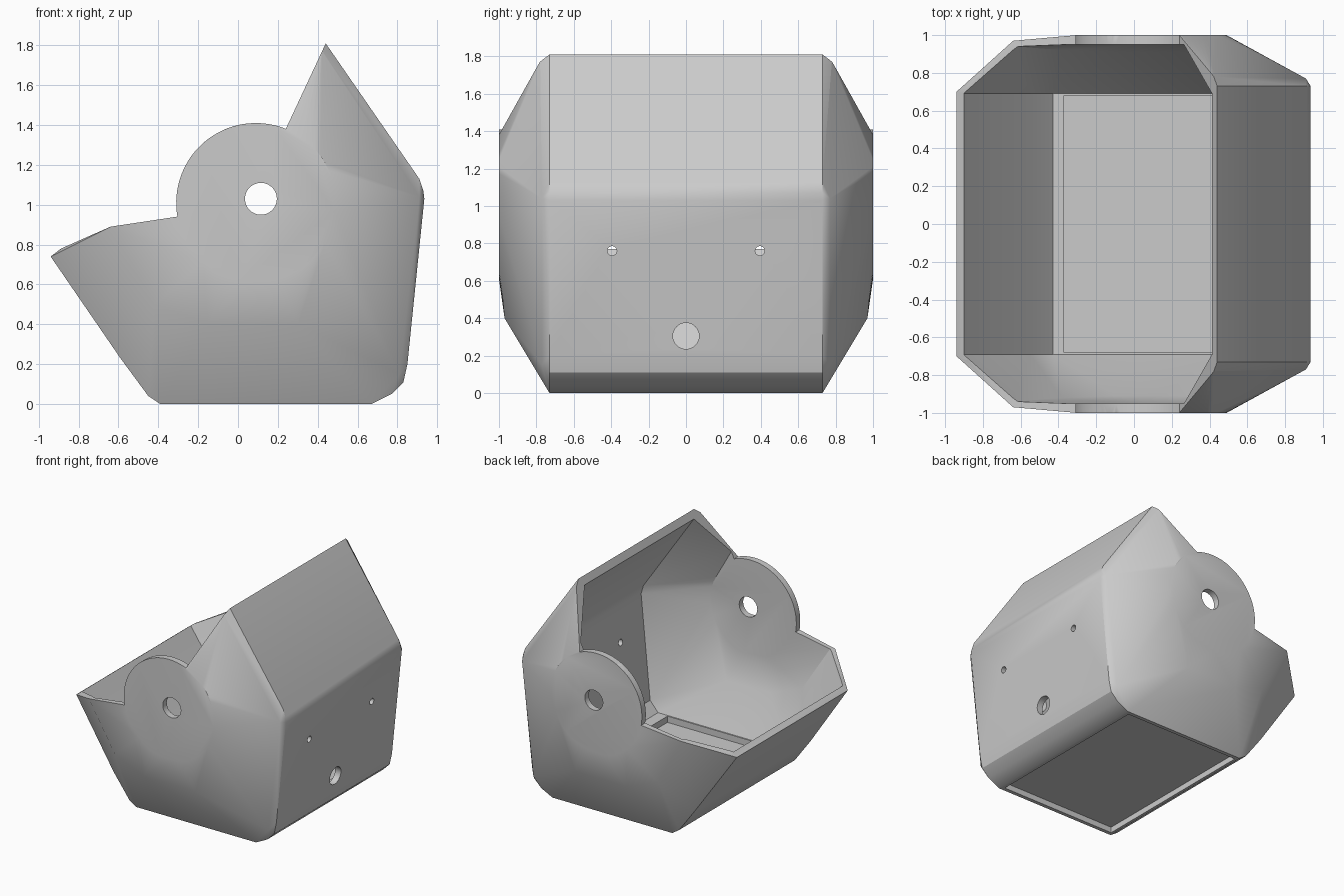
import bpy, bmesh, math
from mathutils import Matrix

if "Cube" in bpy.data.objects:
    bpy.data.objects.remove(bpy.data.objects["Cube"])

DISC = (0.09, 1.01)          # centre of the round side ears
grey = bpy.data.materials.new("plain grey")
grey.diffuse_color = (0.6, 0.6, 0.6, 1)
grey.use_nodes = True
grey.node_tree.nodes["Principled BSDF"].inputs["Base Color"].default_value = grey.diffuse_color


def make_object(name, bm):
    bmesh.ops.recalc_face_normals(bm, faces=bm.faces)
    mesh = bpy.data.meshes.new(name)
    bm.to_mesh(mesh)
    bm.free()
    mesh.materials.append(grey)
    ob = bpy.data.objects.new(name, mesh)
    bpy.context.collection.objects.link(ob)
    return ob


def hull(name, points):
    """Convex solid around points mirrored across y = 0."""
    bm = bmesh.new()
    for x, y, z in points:
        for s in (-1, 1):
            bm.verts.new((x, s * y, z))
    res = bmesh.ops.convex_hull(bm, input=bm.verts)
    loose = {v for v in res["geom_interior"] + res["geom_unused"]
             if isinstance(v, bmesh.types.BMVert)}
    bmesh.ops.delete(bm, geom=list(loose), context='VERTS')
    bmesh.ops.dissolve_limit(bm, angle_limit=0.01, verts=bm.verts, edges=bm.edges)
    return make_object(name, bm)


def prism(name, outline, half):
    """xz outline extruded along y."""
    bm = bmesh.new()
    face = bm.faces.new([bm.verts.new((x, -half, z)) for x, z in outline])
    ext = bmesh.ops.extrude_face_region(bm, geom=[face])
    bmesh.ops.translate(bm, vec=(0, 2 * half, 0),
                        verts=[v for v in ext["geom"] if isinstance(v, bmesh.types.BMVert)])
    return make_object(name, bm)


def box(name, x0, x1, half, z0, z1):
    return prism(name, [(x0, z0), (x1, z0), (x1, z1), (x0, z1)], half)


def cylinder(name, loc, r, length, axis):
    bm = bmesh.new()
    bmesh.ops.create_cone(bm, cap_ends=True, segments=32, radius1=r, radius2=r, depth=length,
                          matrix=Matrix.Translation(loc) @ Matrix.Rotation(math.pi / 2, 4, axis))
    return make_object(name, bm)


def cut(ob, tool):
    mod = ob.modifiers.new("cut", 'BOOLEAN')
    mod.operation, mod.solver, mod.object = 'DIFFERENCE', 'EXACT', tool
    bpy.context.view_layer.objects.active = ob
    bpy.ops.object.modifier_apply(modifier=mod.name)
    bpy.data.objects.remove(tool)


def arc(r, a0, a1, n):
    for i in range(n + 1):
        a = math.radians(a0 + (a1 - a0) * i / n)
        yield DISC[0] + r * math.cos(a), DISC[1] + r * math.sin(a)


# outer shell: centre profile, side creases and ear discs
outer = [(x, 0.73, z) for x, z in [
    (-0.59, 0.23), (-0.48, 0.095), (-0.45, 0.04), (-0.39, 0), (0.67, 0), (0.77, 0.05),
    (0.83, 0.11), (0.85, 0.2), (0.935, 1.03), (0.93, 1.07), (0.91, 1.13), (0.44, 1.81)]]
outer += [(-0.94, 0.70, 0.74), (-0.64, 0.97, 0.89), (-0.42, 0.955, 0.5),
          (-0.15, 0.97, 0.4), (0.3, 0.97, 0.4), (0.42, 0.78, 1.775), (0.91, 0.77, 1.04),
          (0.81, 0.77, 0.15)]
outer += [(x, 1.0, z) for x, z in arc(0.4, 0, 360, 60)]
shell = hull("scoop_shell", outer)

# inner cavity, running out through the opening
inner = [(x, 0.69, z) for x, z in [
    (-0.97, 0.87), (-0.55, 0.26), (-0.43, 0.12), (0.73, 0.12), (0.80, 0.2),
    (0.88, 1.03), (0.86, 1.10), (0.36, 1.83)]]
inner += [(-0.66, 0.94, 1.0), (-0.62, 0.94, 0.9), (-0.38, 0.92, 0.52),
          (-0.1, 0.91, 0.42), (0.28, 0.91, 0.42)]
inner += [(x, 0.95, z) for x, z in arc(0.46, 68, 190, 16)]
inner += [(x, 0.95, z) for x, z in arc(0.36, 190, 428, 32)]
cut(shell, hull("cavity", inner))

# opening cut that leaves the ear discs standing
opening = [(0.445, 1.82), *arc(0.4, 68, 190, 32), (-0.64, 0.89), (-0.90, 0.775),
           (-0.945, 0.738), (-1.3, 0.738), (-1.3, 2.2), (0.445, 2.2)]
cut(shell, prism("opening", opening, 1.2))

# floor recesses above and below the base plate
cut(shell, box("floor_recess", -0.37, 0.64, 0.68, 0.07, 0.2))
cut(shell, box("base_recess", -0.37, 0.64, 0.70, -0.1, 0.045))

# axle hole, two screw holes and cable hole
cut(shell, cylinder("axle_hole", (0.115, 0, 1.03), 0.08, 3, 'X'))
for y, z, r in [(-0.395, 0.76, 0.025), (0.395, 0.76, 0.025), (0, 0.305, 0.07)]:
    cut(shell, cylinder("wall_hole", (0.85, y, z), r, 0.5, 'Y'))

bpy.ops.object.select_all(action='DESELECT')
shell.select_set(True)
bpy.context.view_layer.objects.active = shell
bpy.ops.object.shade_smooth_by_angle(angle=math.radians(32))
